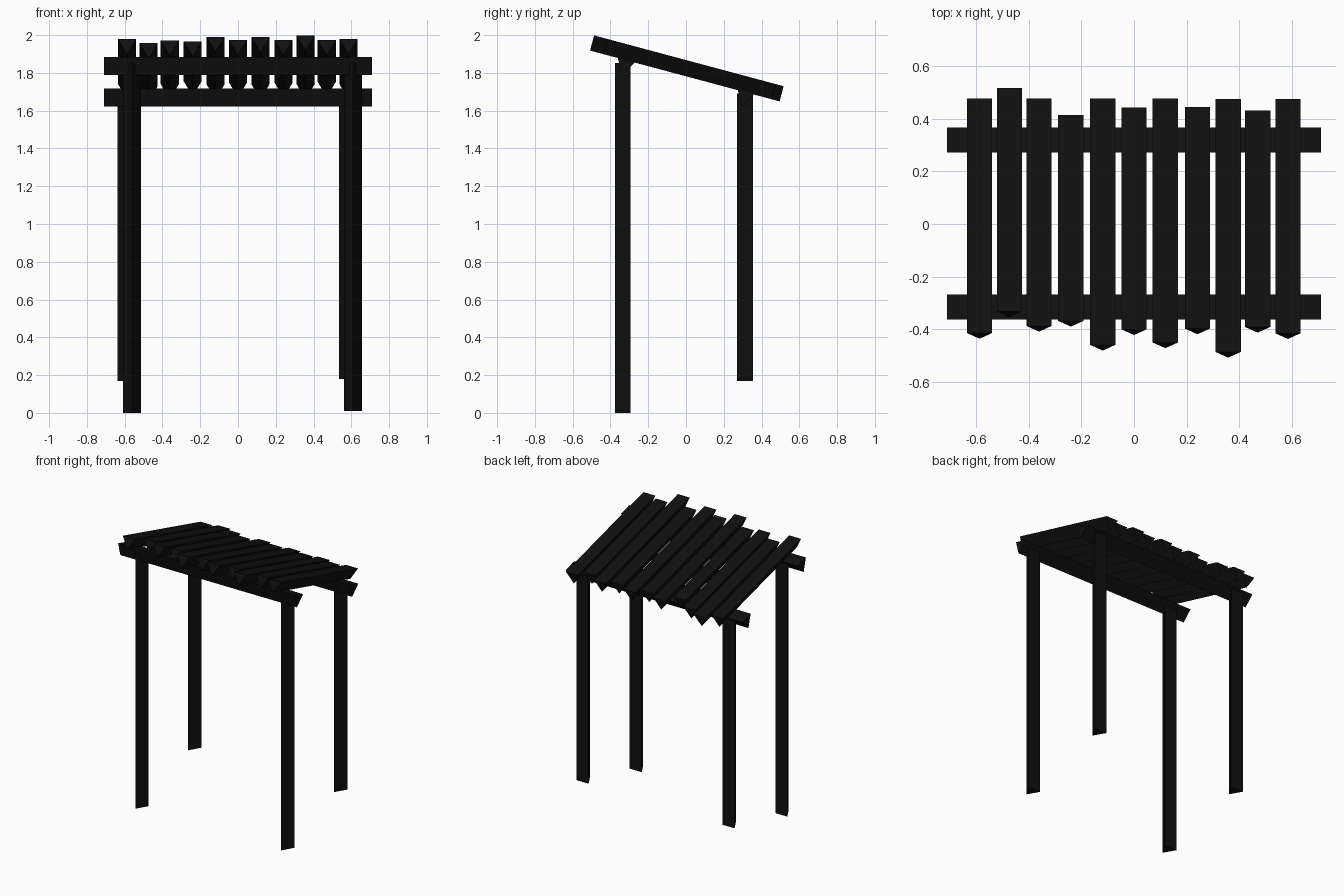
import bpy, bmesh
from math import radians, sin, cos, tan, sqrt
from mathutils import Vector

if "Cube" in bpy.data.objects:
    bpy.data.objects.remove(bpy.data.objects["Cube"])

SLOPE = radians(15)
mat = bpy.data.materials.new("black_wood")
mat.diffuse_color = (0.005, 0.005, 0.005, 1)
mat.use_nodes = True
mat.node_tree.nodes["Principled BSDF"].inputs["Base Color"].default_value = mat.diffuse_color


def pole(name, start, end, ridge, side):
    """Three-sided pole; start/end are the middle of its flat face, ridge points to the opposite edge."""
    start, end, ridge = Vector(start), Vector(end), Vector(ridge).normalized()
    across = (end - start).normalized().cross(ridge) * side / 2
    bm = bmesh.new()
    rings = [[bm.verts.new(p + o) for o in (across, -across, ridge * side * sqrt(3) / 2)]
             for p in (start, end)]
    for ring in rings:
        bm.faces.new(ring)
    a, b = rings
    for i in range(3):
        j = (i + 1) % 3
        bm.faces.new((a[i], a[j], b[j], b[i]))
    bmesh.ops.recalc_face_normals(bm, faces=bm.faces)
    me = bpy.data.meshes.new(name)
    bm.to_mesh(me)
    bm.free()
    me.materials.append(mat)
    bpy.context.collection.objects.link(bpy.data.objects.new(name, me))


# Posts: ridge towards the front
for name, x, y, z0, z1 in (("front_post_left", -0.561, -0.293, 0.0, 1.852),
                           ("front_post_right", 0.609, -0.293, 0.01, 1.852),
                           ("back_post_left", -0.59, 0.354, 0.17, 1.69),
                           ("back_post_right", 0.584, 0.354, 0.18, 1.69)):
    pole(name, (x, y, z0), (x, y, z1), (0, -1, 0), 0.097)

# Cross beams and roof slats: flat face up, tilted with the roof
down = (0, -sin(SLOPE), -cos(SLOPE))
for name, y, z in (("front_beam", -0.315, 1.871), ("back_beam", 0.319, 1.705)):
    pole(name, (-0.71, y, z), (0.71, y, z), down, 0.0985)

# Slats: front and back reach of each, left to right
reach = [(-0.436, 0.477), (-0.354, 0.517), (-0.409, 0.477), (-0.39, 0.415),
         (-0.481, 0.477), (-0.422, 0.443), (-0.472, 0.477), (-0.419, 0.445),
         (-0.508, 0.475), (-0.413, 0.432), (-0.437, 0.475)]
xs = [-0.587, -0.473, -0.361, -0.24, -0.119, 0.0, 0.119, 0.241, 0.358, 0.47, 0.585]
SIDE = 0.096
for i, (x, (front, back)) in enumerate(zip(xs, reach)):
    front += SIDE * sqrt(3) / 2 * sin(SLOPE)
    ends = [(x, y, 1.868 - y * tan(SLOPE)) for y in (front, back)]
    pole(f"roof_slat_{i + 1}", *ends, down, SIDE)
